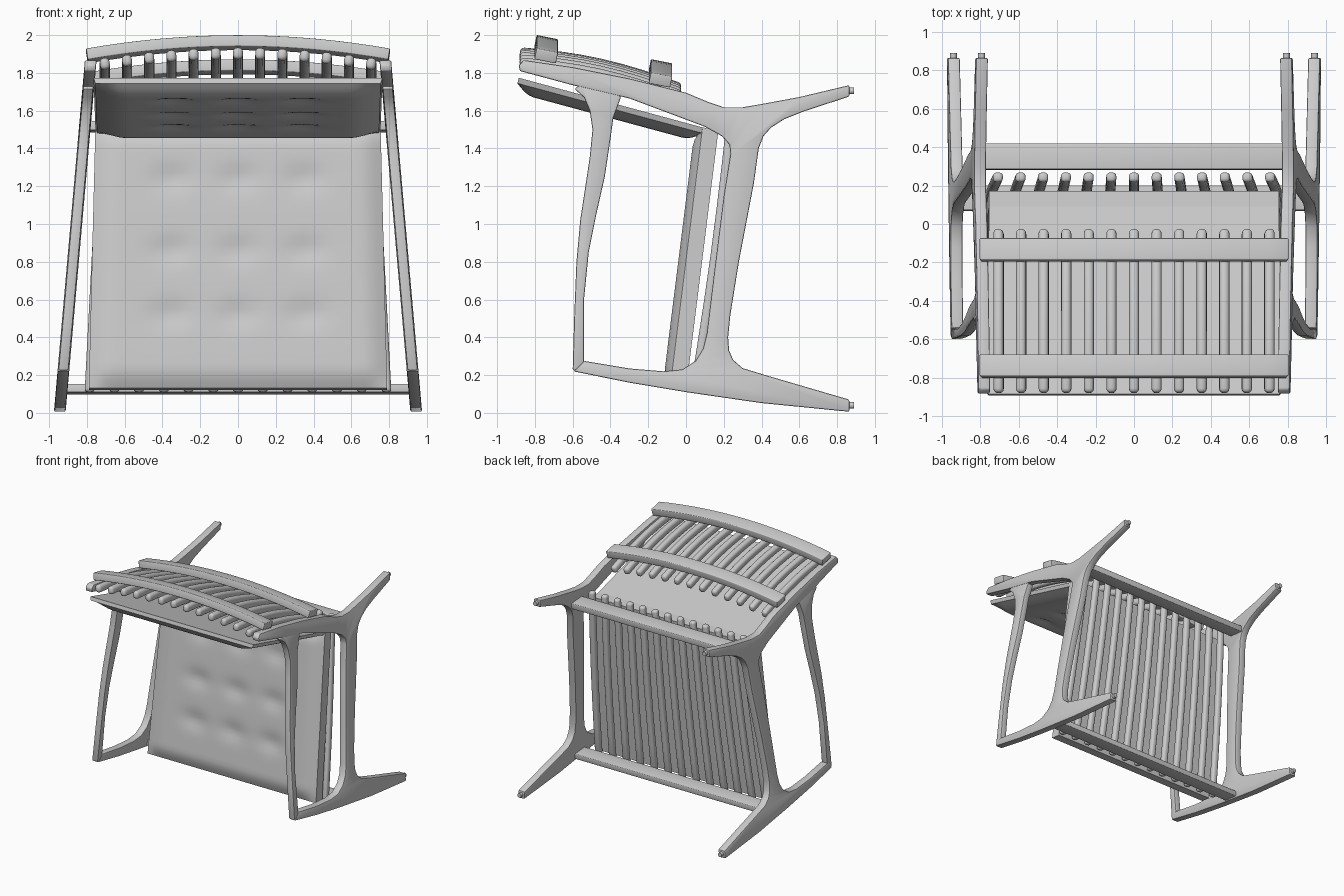
import bpy, bmesh, math
from mathutils import Vector as V

if "Cube" in bpy.data.objects:
    bpy.data.objects.remove(bpy.data.objects["Cube"])


def finish(bm, name, bevel=0.0, segs=2, smooth=35):
    bmesh.ops.recalc_face_normals(bm, faces=bm.faces[:])
    if bevel:
        edges = [e for e in bm.edges if e.calc_face_angle(0) > math.radians(50)]
        bmesh.ops.bevel(bm, geom=edges, offset=bevel, segments=segs, profile=0.5, affect='EDGES')
    me = bpy.data.meshes.new(name)
    bm.to_mesh(me)
    bm.free()
    me.shade_smooth()
    me.set_sharp_from_angle(angle=math.radians(smooth))
    ob = bpy.data.objects.new(name, me)
    bpy.context.collection.objects.link(ob)
    return ob


def sweep(name, pts, side, w, t, bevel):
    """Rectangular section (w along side, t across) swept along a path."""
    bm = bmesh.new()
    pts = [V(p) for p in pts]
    side = V(side).normalized()
    rings = []
    for i, p in enumerate(pts):
        tan = pts[min(i + 1, len(pts) - 1)] - pts[max(i - 1, 0)]
        n = tan.cross(side).normalized()
        rings.append([bm.verts.new(p + side * w / 2 * a + n * t / 2 * b)
                      for a, b in ((-1, -1), (1, -1), (1, 1), (-1, 1))])
    for r, s in zip(rings, rings[1:]):
        for k in range(4):
            bm.faces.new((r[k], r[k - 1], s[k - 1], s[k]))
    bm.faces.new(rings[0])
    bm.faces.new(rings[-1])
    return finish(bm, name, bevel, 3)


def lean(z):
    # side frames tilt inward from the front legs to the back legs
    return 0.944 - 0.088 * z


def side_panel(name, outline, sgn, thick):
    bm = bmesh.new()
    f = bm.faces.new([bm.verts.new((sgn * (lean(z) - thick / 2), y, z)) for y, z in outline])
    ext = bmesh.ops.extrude_face_region(bm, geom=[f])
    bmesh.ops.translate(bm, vec=(sgn * thick, 0, 0),
                        verts=[g for g in ext['geom'] if isinstance(g, bmesh.types.BMVert)])
    return finish(bm, name, 0.008)


# Side frames: back post, rear leg, seat rail and front leg in one outline
FRAME = [(-0.88, 1.81), (-0.885, 1.84), (-0.86, 1.868), (-0.6, 1.83), (-0.3, 1.77), (0.0, 1.695),
         (0.12, 1.645), (0.2, 1.618), (0.3, 1.618), (0.4, 1.635), (0.6, 1.672), (0.865, 1.735),
         (0.865, 1.675), (0.62, 1.595), (0.52, 1.555), (0.45, 1.51), (0.41, 1.465), (0.385, 1.4),
         (0.36, 1.22), (0.28, 0.8), (0.235, 0.52), (0.223, 0.4), (0.228, 0.33), (0.25, 0.28),
         (0.3, 0.237), (0.42, 0.2), (0.865, 0.07), (0.865, 0.006), (0.4, 0.052), (0.0, 0.11),
         (-0.3, 0.16), (-0.595, 0.22), (-0.54, 0.275), (-0.3, 0.235), (-0.12, 0.22), (-0.02, 0.23),
         (0.05, 0.275), (0.09, 0.34), (0.11, 0.42), (0.15, 0.75), (0.2, 1.15), (0.235, 1.37),
         (0.23, 1.42), (0.19, 1.465), (0.1, 1.515), (-0.3, 1.665), (-0.6, 1.735)]
ARM = [(-0.6, 0.225), (-0.54, 0.23), (-0.54, 0.6), (-0.515, 0.85), (-0.475, 1.05), (-0.43, 1.25),
       (-0.4, 1.45), (-0.385, 1.56), (-0.345, 1.67), (-0.36, 1.7), (-0.55, 1.75), (-0.59, 1.715),
       (-0.54, 1.67), (-0.51, 1.6), (-0.495, 1.5), (-0.51, 1.35), (-0.56, 1.02), (-0.58, 0.8),
       (-0.592, 0.5)]
for sgn, label in ((1, "right"), (-1, "left")):
    side_panel("side_frame_" + label, FRAME, sgn, 0.062)
    side_panel("armrest_" + label, ARM, sgn, 0.054)
    # Foot pegs on the leg ends
    for part, z in (("front", 0.04), ("rear", 1.705)):
        bm = bmesh.new()
        bmesh.ops.create_cone(bm, cap_ends=True, segments=16, radius1=0.018, radius2=0.018, depth=0.05)
        ob = finish(bm, f"{part}_foot_peg_{label}")
        ob.rotation_euler.x = math.pi / 2
        ob.location = (sgn * lean(z), 0.865, z)

# Front and rear seat rails
sweep("front_seat_rail", [(-0.93, 0.135, 0.125), (0.93, 0.135, 0.125)], (0, 1, -0.1), 0.13, 0.045, 0.006)
sweep("rear_seat_rail", [(-0.785, 0.35, 1.515), (0.785, 0.35, 1.515)], (0, 1, -0.1), 0.135, 0.05, 0.006)

# Seat slats (fanning out to the front) and curved-row back slats
for i in range(13):
    k = i - 6
    path = []
    for j in range(7):
        f = j / 6
        path.append((k * (0.131 - 0.013 * f), 0.045 + 0.2 * f + 0.012 * math.sin(math.pi * f),
                     0.11 + 1.48 * f))
    sweep(f"seat_slat_{i + 1:02d}", path, (1, 0, 0), 0.052, 0.05, 0.018)
    x = k * 0.1175
    path = []
    for j in range(9):
        f = j / 8
        path.append((x, -0.88 + 0.85 * f,
                     1.905 - 0.19 * f + 0.035 * math.sin(math.pi * f) - 0.11 * x * x))
    sweep(f"back_slat_{i + 1:02d}", path, (1, 0, -0.22 * x), 0.052, 0.062, 0.022)

# Bowed cross boards behind the back slats
for name, y, z in (("upper_back_board", -0.74, 1.96), ("lower_back_board", -0.135, 1.832)):
    path = [(x / 10, y, z - 0.11 * (x / 10) ** 2) for x in range(-8, 9)]
    sweep(name, path, (0, 1, -0.2), 0.115, 0.06, 0.006)


def cushion(name, origin, along, normal, w0, w1, rim, crown, bev, grow):
    """Tufted pad: flat back, bevelled crowned face with 3 x 3 soft dimples."""
    bm = bmesh.new()
    bmesh.ops.create_grid(bm, x_segments=40, y_segments=40, size=1)
    base = bm.verts[:]
    ext = bmesh.ops.extrude_face_region(bm, geom=bm.faces[:])
    face = {g for g in ext['geom'] if isinstance(g, bmesh.types.BMVert)}
    origin, along, normal = V(origin), V(along), V(normal).normalized()
    for v in base + list(face):
        u, s = v.co.x, v.co.y
        h = 0
        if v in face:
            a = min(1, (1 - abs(u)) / bev)
            b = min(1, (1 - abs(s)) / bev)
            h = rim + (crown - rim) * math.sin(a * math.pi / 2) * math.sin(b * math.pi / 2)
            for du in (-0.46, 0, 0.46):
                for ds in (-0.44, 0.05, 0.6):
                    d2 = ((u - du) / 0.14) ** 2 + ((s - ds) / 0.1) ** 2
                    h -= 0.02 * math.exp(-d2)
        f = (s + 1) / 2
        width = (w0 + (w1 - w0) * f) * (1 - grow * h)
        v.co = origin + along * f + V((u * width, 0, 0)) + normal * h
    return finish(bm, name, smooth=40)


# Seat and back cushions
cushion("seat_cushion", (0, 0.0, 0.12), (0, 0.172, 1.38), (0, -1, 0.127), 0.79, 0.755, 0.085, 0.125, 0.16, 0.0)
cushion("back_cushion", (0, 0.1, 1.508), (0, -0.985, 0.266), (0, -0.258, -0.966), 0.755, 0.765, 0.03, 0.08, 0.2, 0.4)
